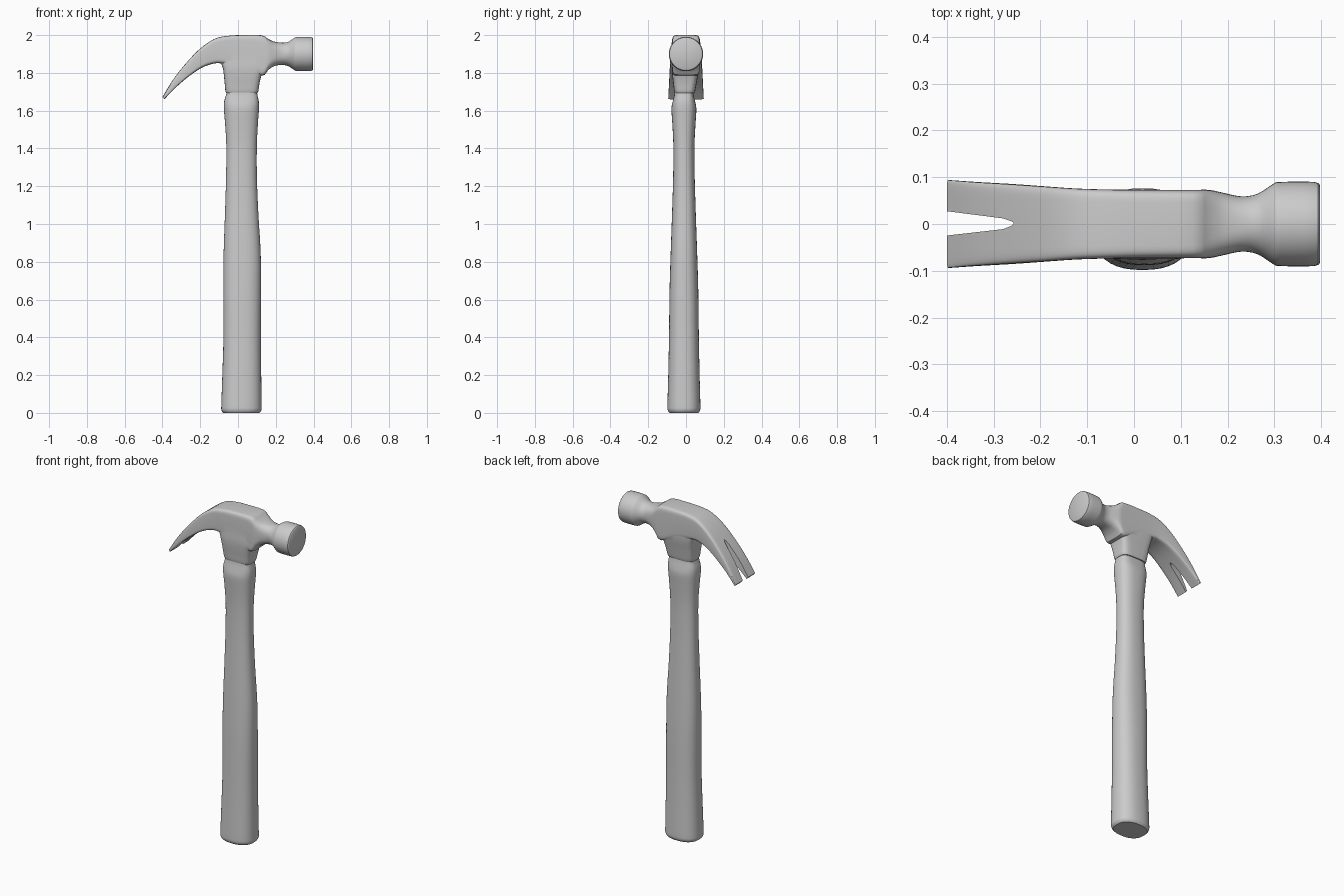
import bpy, bmesh, math
from mathutils import Vector

cube = bpy.data.objects.get("Cube")
if cube:
    bpy.data.objects.remove(cube, do_unlink=True)

grey = bpy.data.materials.new("plain grey")
grey.use_nodes = True
grey.diffuse_color = (0.6, 0.6, 0.6, 1)
grey.node_tree.nodes["Principled BSDF"].inputs["Base Color"].default_value = grey.diffuse_color


def spline(values, steps):
    """Smooth a list of (centre, u, v, exponent) sections."""
    out = []
    for i in range(len(values) - 1):
        a, b = values[max(i - 1, 0)], values[i]
        c, d = values[i + 1], values[min(i + 2, len(values) - 1)]
        for s in range(steps):
            t = s / steps
            out.append([q + 0.5 * t * ((r - p) + t * ((p * 2 - q * 5 + r * 4 - e)
                        + t * (q * 3 - p - r * 3 + e))) for p, q, r, e in zip(a, b, c, d)])
    return out + [list(values[-1])]


def loft(name, sections, steps=3, sides=40):
    """Skin superellipse rings and cap both ends."""
    bm = bmesh.new()
    rings = []
    for centre, u, v, power in spline(sections, steps):
        ring = []
        for k in range(sides):
            a = math.tau * k / sides
            c, s = math.cos(a), math.sin(a)
            c = math.copysign(abs(c) ** (2 / power), c)
            s = math.copysign(abs(s) ** (2 / power), s)
            ring.append(bm.verts.new(centre + u * c + v * s))
        rings.append(ring)
    for low, high in zip(rings, rings[1:]):
        for k in range(sides):
            n = (k + 1) % sides
            bm.faces.new((low[k], low[n], high[n], high[k]))
    bm.faces.new(rings[0])
    bm.faces.new(rings[-1])
    return finish(name, bm)


def finish(name, bm):
    bmesh.ops.recalc_face_normals(bm, faces=bm.faces)
    mesh = bpy.data.meshes.new(name)
    bm.to_mesh(mesh)
    bm.free()
    mesh.materials.append(grey)
    ob = bpy.data.objects.new(name, mesh)
    bpy.context.collection.objects.link(ob)
    return ob


def activate(ob):
    bpy.ops.object.select_all(action='DESELECT')
    ob.select_set(True)
    bpy.context.view_layer.objects.active = ob


def combine(ob, other, operation):
    activate(ob)
    mod = ob.modifiers.new("combine", 'BOOLEAN')
    mod.operation, mod.object, mod.solver = operation, other, 'EXACT'
    bpy.ops.object.modifier_apply(modifier=mod.name)
    bpy.data.objects.remove(other, do_unlink=True)


def upright(z, left, right, depth, power, y=-0.011):
    return (Vector(((left + right) / 2, y, z)), Vector(((right - left) / 2, 0, 0)),
            Vector((0, depth, 0)), power)


def across(top, bottom, width, power):
    t, b = Vector((top[0], 0, top[1])), Vector((bottom[0], 0, bottom[1]))
    return (t + b) / 2, Vector((0, width, 0)), (t - b) / 2, power


# Handle: oval grip, slim waist, flattened cheeks under the head
handle = loft("handle", [
    upright(0, -0.078, 0.113, 0.077, 2.4),
    upright(0.015, -0.088, 0.124, 0.086, 2.4),
    upright(0.05, -0.088, 0.125, 0.087, 2.4),
    upright(0.2, -0.083, 0.123, 0.083, 2.4),
    upright(0.4, -0.077, 0.121, 0.079, 2.4),
    upright(0.65, -0.078, 0.122, 0.076, 2.4),
    upright(0.85, -0.076, 0.12, 0.07, 2.4),
    upright(1.05, -0.069, 0.108, 0.063, 2.4),
    upright(1.25, -0.063, 0.1, 0.057, 2.4),
    upright(1.42, -0.062, 0.1, 0.056, 2.4),
    upright(1.54, -0.069, 0.106, 0.062, 2.5),
    upright(1.61, -0.075, 0.111, 0.066, 2.6),
    upright(1.65, -0.073, 0.11, 0.059, 3),
    upright(1.69, -0.062, 0.102, 0.05, 3.6),
    upright(1.74, -0.058, 0.098, 0.047, 3.6)])

# Head: claw, block, neck and striking face in one sweep
head = loft("head", [
    across((-0.4, 1.672), (-0.39, 1.66), 0.094, 8),
    across((-0.35, 1.755), (-0.33, 1.722), 0.09, 8),
    across((-0.285, 1.84), (-0.258, 1.783), 0.086, 8),
    across((-0.205, 1.925), (-0.19, 1.828), 0.081, 8),
    across((-0.125, 1.98), (-0.125, 1.85), 0.076, 8),
    across((-0.055, 1.996), (-0.075, 1.848), 0.074, 8),
    across((0.02, 2.0), (0.02, 1.83), 0.073, 8),
    across((0.125, 1.999), (0.125, 1.785), 0.073, 8),
    across((0.16, 1.98), (0.16, 1.815), 0.073, 5),
    across((0.19, 1.966), (0.19, 1.835), 0.067, 3.2),
    across((0.23, 1.96), (0.23, 1.842), 0.059, 2.4),
    across((0.265, 1.964), (0.265, 1.836), 0.065, 2),
    across((0.298, 1.985), (0.298, 1.815), 0.086, 2),
    across((0.315, 1.99), (0.315, 1.81), 0.09, 2),
    across((0.385, 1.99), (0.385, 1.81), 0.09, 2),
    across((0.398, 1.982), (0.398, 1.818), 0.082, 2)])

# Socket: tapered block that grips the handle
socket = loft("socket", [
    upright(1.693, -0.062, 0.103, 0.052, 4, -0.007),
    upright(1.705, -0.067, 0.108, 0.056, 4, -0.007),
    upright(1.74, -0.07, 0.113, 0.061, 4.5, -0.006),
    upright(1.78, -0.074, 0.122, 0.067, 5, -0.005),
    upright(1.82, -0.079, 0.135, 0.072, 6, -0.003),
    upright(1.86, -0.09, 0.142, 0.073, 6, -0.001),
    upright(1.92, -0.09, 0.13, 0.07, 6, 0)])
combine(head, socket, 'UNION')

# Nail slot: tapered notch through the claw
bm = bmesh.new()
outline = [(-0.5, -0.036), (-0.28, -0.011), (-0.262, -0.004), (-0.257, 0.002),
           (-0.262, 0.006), (-0.28, 0.012), (-0.5, 0.04)]
face = bm.faces.new([bm.verts.new((x, y, 1.5)) for x, y in outline])
top = bmesh.ops.extrude_face_region(bm, geom=[face])["geom"]
bmesh.ops.translate(bm, vec=(0, 0, 0.6), verts=[v for v in top if isinstance(v, bmesh.types.BMVert)])
combine(head, finish("slot_cutter", bm), 'DIFFERENCE')

for ob in (handle, head):
    activate(ob)
    bpy.ops.object.shade_smooth_by_angle(angle=math.radians(35))
